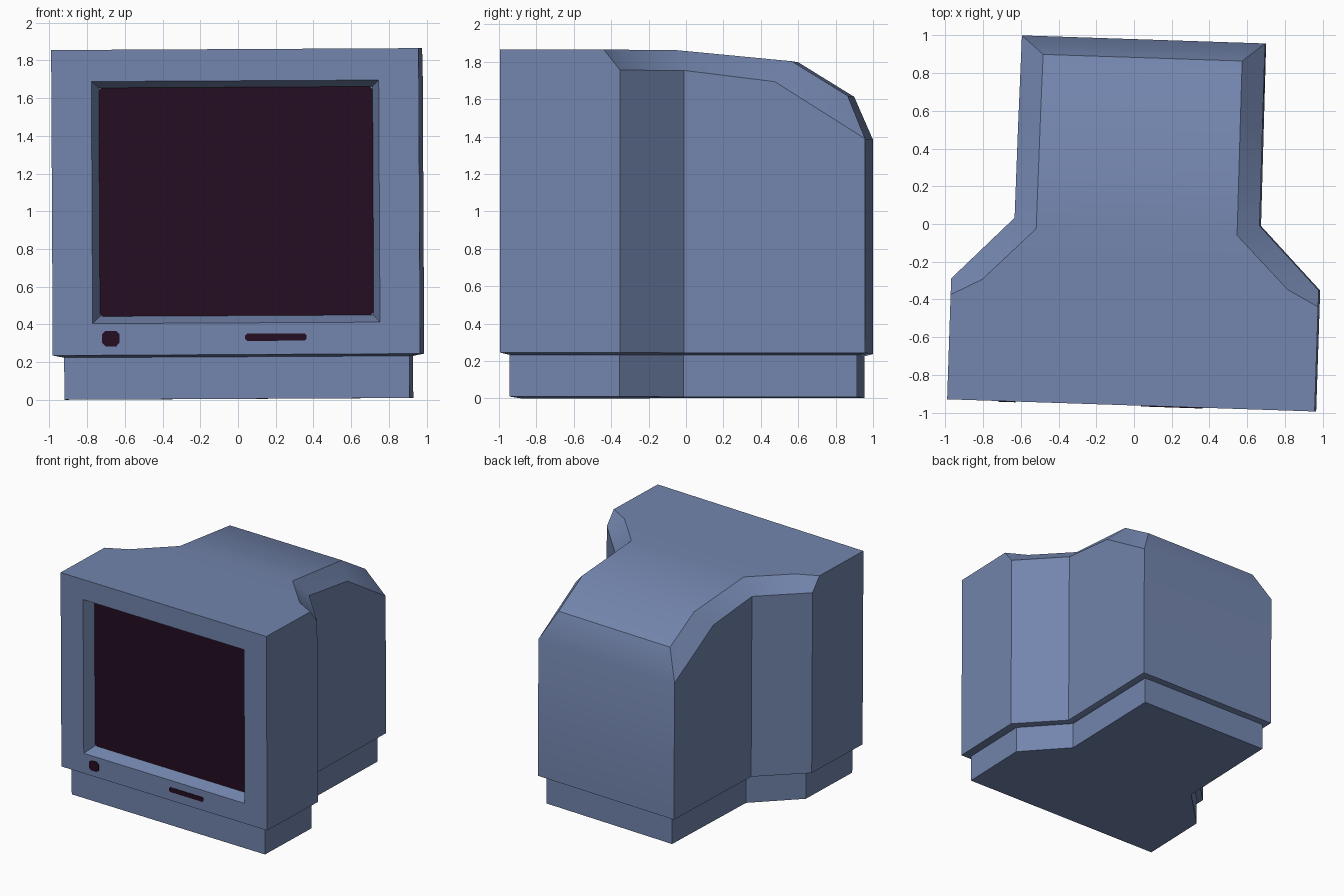
import bpy, bmesh, math
from mathutils import Matrix

if "Cube" in bpy.data.objects:
    bpy.data.objects.remove(bpy.data.objects["Cube"])

# Whole model sits slightly turned and tilted
PLACE = (Matrix.Rotation(math.radians(-1.9), 4, 'Z')
         @ Matrix.Rotation(math.radians(-0.3), 4, 'Y')
         @ Matrix.Translation((0.025, 0, 0)))


def material(name, color):
    m = bpy.data.materials.new(name)
    m.diffuse_color = (*color, 1)
    m.use_nodes = True
    m.node_tree.nodes["Principled BSDF"].inputs["Base Color"].default_value = m.diffuse_color
    return m


blue = material("slate_blue", (0.171, 0.235, 0.420))
dark = material("dark_plum", (0.018, 0.004, 0.015))


def build(name, faces, mat):
    bm = bmesh.new()
    for f in faces:
        bm.faces.new([bm.verts.new(p) for p in f])
    bmesh.ops.remove_doubles(bm, verts=bm.verts, dist=0.0005)
    bmesh.ops.recalc_face_normals(bm, faces=bm.faces)
    bm.transform(PLACE)
    me = bpy.data.meshes.new(name)
    bm.to_mesh(me)
    bm.free()
    me.materials.append(mat)
    me.shade_smooth()
    me.set_sharp_from_angle(angle=math.radians(30))
    ob = bpy.data.objects.new(name, me)
    bpy.context.collection.objects.link(ob)
    return ob


def flip(points):
    return [(-x, y, z) for x, y, z in reversed(points)]


def span(points):
    """Face running from a right-hand path to its mirror image."""
    return points + flip(points)


def bridge(a, b):
    n = len(a)
    return [[a[i], a[(i + 1) % n], b[(i + 1) % n], b[i]] for i in range(n)]


def prism(a, b):
    return bridge(a, b) + [a, b]


def rect(hw, z0, z1, y):
    return [(-hw, y, z0), (hw, y, z0), (hw, y, z1), (-hw, y, z1)]


def ring(outline, z):
    return span([(x, y, z) for x, y in outline])


def plate(name, cx, cz, hw, hh, cut, y, mat):
    """Thin front-facing panel with clipped corners."""
    pts = []
    for sx, sz in ((1, 1), (-1, 1), (-1, -1), (1, -1)):
        pair = [(cx + sx * hw, cz + sz * (hh - cut)), (cx + sx * (hw - cut), cz + sz * hh)]
        pts += pair if sx * sz > 0 else pair[::-1]
    return build(name, prism([(x, y, z) for x, z in pts],
                             [(x, y + 0.006, z) for x, z in pts]), mat)


# Footprints: right half, front to back
BODY = [(0.975, -0.962), (0.975, -0.32), (0.65, 0.012), (0.645, 0.98)]
BASE = [(0.916, -0.912), (0.916, -0.325), (0.60, 0.008), (0.595, 0.935)]

# Casing: bottom corners, lower rim of the chamfer, upper ridge
f0, b1, b2, b3 = [(x, y, 0.24) for x, y in BODY]
s0, s1 = (*BODY[1], 1.75), (*BODY[2], 1.75)
s2, s3 = (0.648, 0.497, 1.69), (0.645, 0.98, 1.385)
f1, t0 = (0.975, -0.962, 1.86), (0.975, -0.407, 1.86)
t1, t2 = (0.81, -0.32, 1.86), (0.533, -0.042, 1.86)
r1, r2 = (0.53, 0.583, 1.80), (0.528, 0.883, 1.615)

side = [[f0, b1, s0, t0, f1], [b1, b2, s1, s0], [b2, b3, s3, s2, s1],
        [t0, s0, t1], [t1, s0, s1, t2], [t2, s1, s2, r1], [r1, s2, s3, r2]]
faces = side + [flip(f) for f in side]
faces += [span(p) for p in ([f1, t0, t1, t2], [t2, r1], [r1, r2], [r2, s3], [s3, b3])]

# Front frame with recessed opening
outer = rect(0.975, 0.24, 1.86, -0.962)
opening = rect(0.7625, 0.408, 1.692, -0.962)
recess = rect(0.725, 0.447, 1.657, -0.862)
faces += bridge(outer, opening) + bridge(opening, recess) + [recess]

# Underside lip
lip = ring(BASE, 0.228)
faces += bridge(ring(BODY, 0.24), lip) + [lip]
build("casing", faces, blue)

# Plinth below the casing
build("base", prism(ring(BASE, 0.005), ring(BASE, 0.23)), blue)

# Screen, button and slot
plate("screen", 0, 1.052, 0.7265, 0.606, 0.015, -0.867, dark)
plate("power_button", -0.666, 0.328, 0.046, 0.041, 0.018, -0.966, dark)
plate("front_slot", 0.21, 0.331, 0.163, 0.019, 0.010, -0.966, dark)
